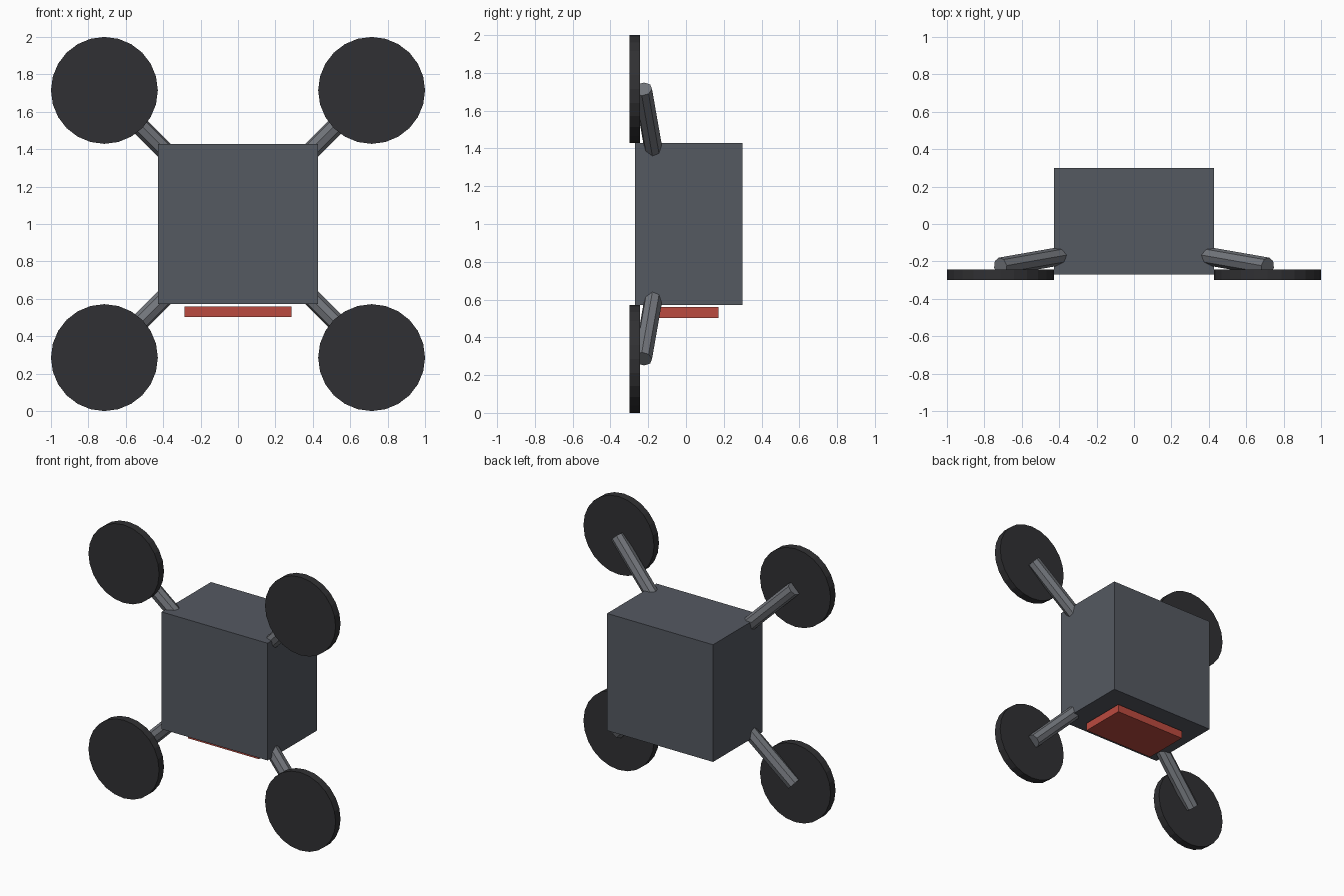
import bpy
from math import pi
from mathutils import Vector

if "Cube" in bpy.data.objects:
    bpy.data.objects.remove(bpy.data.objects["Cube"])


def material(name, color):
    m = bpy.data.materials.new(name)
    m.diffuse_color = (*color, 1)
    m.use_nodes = True
    m.node_tree.nodes["Principled BSDF"].inputs["Base Color"].default_value = m.diffuse_color
    return m


def box(name, lo, hi, mat):
    lo, hi = Vector(lo), Vector(hi)
    bpy.ops.mesh.primitive_cube_add(size=1, location=(lo + hi) / 2)
    o = bpy.context.object
    o.name = name
    o.scale = hi - lo
    o.data.materials.append(mat)
    return o


def rod(name, a, b, radius, sides, mat):
    a, b = Vector(a), Vector(b)
    d = b - a
    bpy.ops.mesh.primitive_cylinder_add(vertices=sides, radius=radius, depth=d.length,
                                        location=(a + b) / 2)
    o = bpy.context.object
    o.name = name
    o.rotation_euler = d.to_track_quat('Z', 'Y').to_euler()
    o.data.materials.append(mat)
    return o


body_grey = material("body_grey", (0.09, 0.10, 0.12))
arm_grey = material("arm_grey", (0.17, 0.18, 0.20))
disc_black = material("disc_black", (0.03, 0.03, 0.033))
red = material("plate_red", (0.50, 0.07, 0.05))

# Main body block and the red plate hovering just below it
box("body", (-0.4286, -0.271, 0.5714), (0.4286, 0.30, 1.4286), body_grey)
box("bottom_plate", (-0.2857, -0.168, 0.503), (0.2857, 0.172, 0.56), red)

# Four splayed arms, each ending at a disc facing the front
for sx, side in ((-1, "left"), (1, "right")):
    for sz, level in ((-1, "lower"), (1, "upper")):
        rod(f"{level}_{side}_arm",
            (sx * 0.36, -0.166, 1 + sz * 0.36),
            (sx * 0.714, -0.228, 1 + sz * 0.714), 0.049, 8, arm_grey)
        rod(f"{level}_{side}_disc",
            (sx * 0.7143, -0.243, 1 + sz * 0.7143),
            (sx * 0.7143, -0.30, 1 + sz * 0.7143), 0.2857, 24, disc_black)
